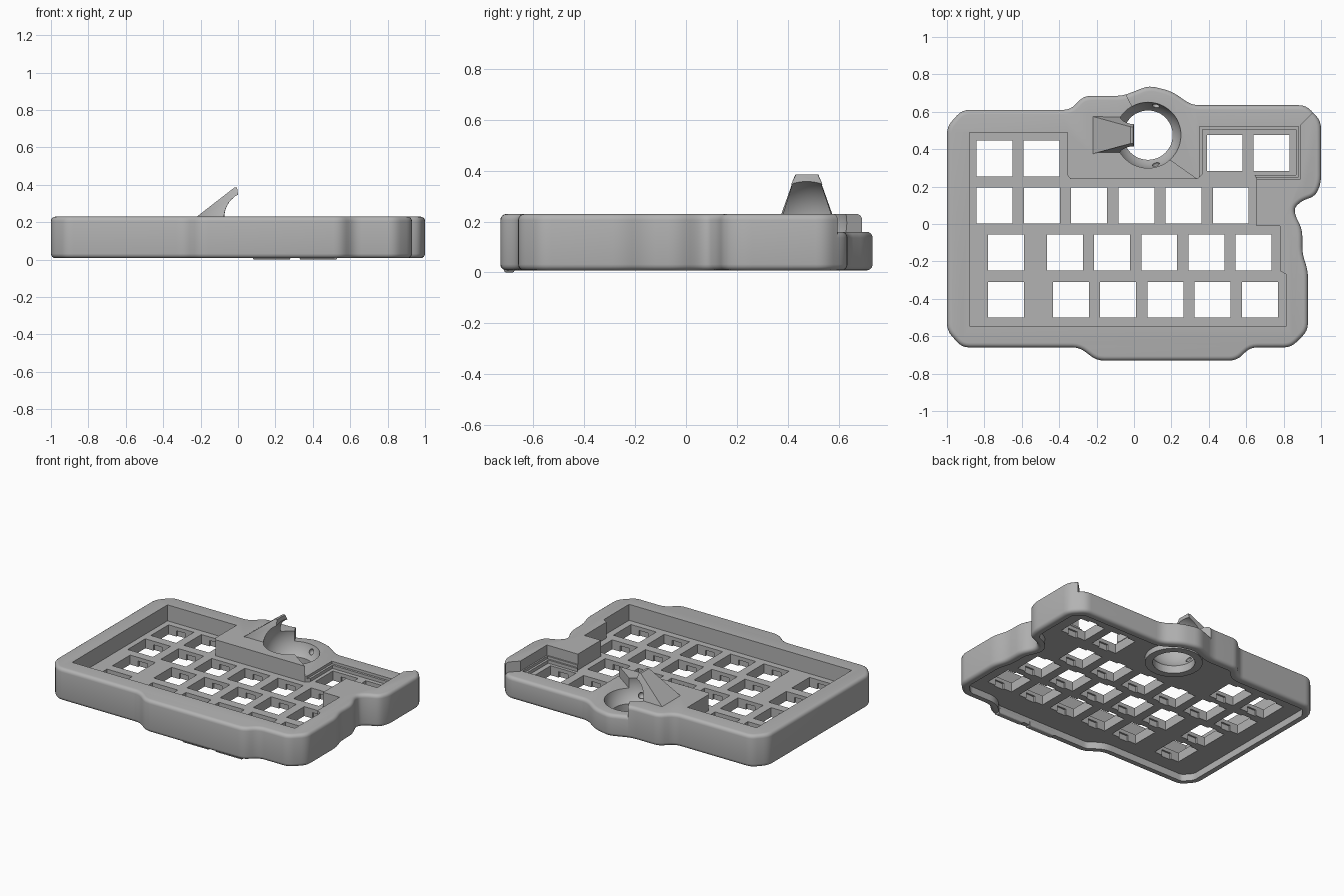
import bpy, bmesh, math
from mathutils import Vector, Matrix

cube = bpy.data.objects.get("Cube")
if cube:
    bpy.data.objects.remove(cube, do_unlink=True)

grey = bpy.data.materials.new("plain grey")
grey.use_nodes = True
colour = (0.45, 0.45, 0.45, 1)
grey.diffuse_color = colour
grey.node_tree.nodes["Principled BSDF"].inputs["Base Color"].default_value = colour

TOP, LOW, PLATE, CEILING, BASE = 0.23, 0.16, 0.12, 0.055, 0.008
BALL = Vector((0.075, 0.475, 0.195))


def make(name, bm):
    bmesh.ops.recalc_face_normals(bm, faces=bm.faces)
    mesh = bpy.data.meshes.new(name)
    bm.to_mesh(mesh)
    bm.free()
    mesh.materials.append(grey)
    ob = bpy.data.objects.new(name, mesh)
    bpy.context.collection.objects.link(ob)
    return ob


def prism(name, pts, z0, z1, bevel=0):
    """Extrude an outline, optionally rounding its top and bottom rims."""
    bm = bmesh.new()
    face = bm.faces.new([bm.verts.new((x, y, z0)) for x, y in pts])
    new = bmesh.ops.extrude_face_region(bm, geom=[face])["geom"]
    bmesh.ops.translate(bm, vec=(0, 0, z1 - z0),
                        verts=[v for v in new if isinstance(v, bmesh.types.BMVert)])
    if bevel:
        rims = [e for e in bm.edges if abs(e.verts[0].co.z - e.verts[1].co.z) < 1e-5]
        bmesh.ops.bevel(bm, geom=rims, offset=bevel, segments=4, profile=0.5,
                        affect='EDGES', clamp_overlap=False)
    return make(name, bm)


def rect(x0, x1, y0, y1):
    return [(x0, y0), (x1, y0), (x1, y1), (x0, y1)]


def circle(r, n=48):
    return [(BALL.x + r * math.cos(i * math.tau / n),
             BALL.y + r * math.sin(i * math.tau / n)) for i in range(n)]


def rounded(pts, d=0.04, n=4):
    """Replace each corner of an outline by a short curve."""
    out = []
    for i, p in enumerate(pts):
        p, a, b = Vector(p), Vector(pts[i - 1]), Vector(pts[(i + 1) % len(pts)])
        s = p + (a - p).normalized() * min(d, (a - p).length * 0.42)
        e = p + (b - p).normalized() * min(d, (b - p).length * 0.42)
        for k in range(n + 1):
            t = k / n
            out.append(s * (1 - t) ** 2 + p * 2 * t * (1 - t) + e * t * t)
    return out


def inset(pts, d):
    """Shrink a counter-clockwise outline by a wall thickness."""
    out = []
    for i, p in enumerate(pts):
        p, a, b = Vector(p), Vector(pts[i - 1]), Vector(pts[(i + 1) % len(pts)])
        u, v = (p - a).normalized(), (b - p).normalized()
        m = Vector((-u.y - v.y, u.x + v.x)).normalized()
        out.append(p + m * d / max(0.6, m.dot(Vector((-u.y, u.x)))))
    return out


def ball(name, centre, r, seg=48):
    bm = bmesh.new()
    bmesh.ops.create_uvsphere(bm, u_segments=seg, v_segments=seg // 2, radius=r,
                              matrix=Matrix.Translation(centre))
    return make(name, bm)


def combine(target, tool, operation='DIFFERENCE'):
    mod = target.modifiers.new("cut", 'BOOLEAN')
    mod.operation, mod.solver, mod.object = operation, 'EXACT', tool
    bpy.context.view_layer.objects.active = target
    bpy.ops.object.modifier_apply(modifier=mod.name)
    bpy.data.objects.remove(tool, do_unlink=True)


# Outer shell: a tall body, with a lower body around the ball and small key pair
outline = [(-1, -0.57), (-0.92, -0.66), (-0.29, -0.66), (-0.20, -0.73), (0.55, -0.73),
           (0.62, -0.66), (0.84, -0.66), (0.93, -0.57), (0.93, -0.25), (0.90, -0.16),
           (0.90, -0.03), (0.86, 0.05), (0.86, 0.09), (0.90, 0.125), (0.97, 0.15),
           (1, 0.22), (1, 0.55), (0.92, 0.635), (0.31, 0.635), (0.20, 0.71), (0.08, 0.74),
           (-0.06, 0.685), (-0.27, 0.685), (-0.34, 0.61), (-0.92, 0.61), (-1, 0.52)]
smooth = rounded(outline)
case = prism("keyboard_case", smooth, BASE, TOP, 0.024)
low_zone = [(-0.10, 0.80), (0, 0.61), (0.08, 0.45), (0.17, 0.36), (0.34, 0.24),
            (0.89, 0.24), (0.89, 0.53), (0.97, 0.61), (0.97, 0.80)]
combine(case, prism("low_cutter", low_zone, -0.1, 0.5))
low_body = prism("low_body", smooth, BASE, LOW, 0.024)
combine(low_body, prism("low_keep", low_zone, -0.1, 0.5), 'INTERSECT')
combine(case, low_body, 'UNION')

# Hollow underside
combine(case, prism("cavity", inset(smooth, 0.05), -0.1, CEILING))

# Recess over the key plate, with a stepped pocket for the key pair
recess = [(-0.88, -0.545), (0.815, -0.545), (0.815, -0.27), (0.78, -0.25), (0.78, -0.01),
          (0.655, -0.01), (0.655, 0.24), (0.64, 0.27), (0.37, 0.27), (0.34, 0.24),
          (-0.34, 0.24), (-0.355, 0.26), (-0.355, 0.49), (-0.88, 0.49)]
combine(case, prism("recess", recess, PLATE, 0.5))
combine(case, prism("pair_step", rect(0.35, 0.88, 0.25, 0.52), 0.142, 0.5))
combine(case, prism("pair_pocket", rect(0.365, 0.865, 0.262, 0.505), PLATE, 0.5))

# Swept guard beside the ball
bm = bmesh.new()
sides = []
for s in (-1, 1):
    sides.append([bm.verts.new((x, BALL.y + s * w, z)) for x, z, w in
                  [(-0.22, 0.21, 0.1), (-0.22, TOP, 0.1), (-0.02, 0.385, 0.045),
                   (-0.005, 0.385, 0.043), (0, 0.35, 0.06), (0, 0.21, 0.1)]])
    bm.faces.new(sides[-1])
for i in range(6):
    bm.faces.new((sides[0][i - 1], sides[0][i], sides[1][i], sides[1][i - 1]))
bmesh.ops.triangulate(bm, faces=bm.faces)
combine(case, make("guard", bm), 'UNION')

# Ball cup collar, socket and bearing pockets
combine(case, prism("collar", circle(0.18), 0.02, 0.1), 'UNION')
combine(case, ball("socket", BALL, 0.18))
combine(case, prism("socket_hole", circle(0.132), -0.1, 0.15))
for angle in (75, 195, 285):
    a = math.radians(angle)
    spot = BALL + Vector((0.17 * math.cos(a), 0.17 * math.sin(a), -0.08))
    combine(case, ball("bearing_pocket", spot, 0.022, 16))

# Square key openings, each with clip notches under the plate
keys = [(-0.745, 0.35), (-0.495, 0.35), (0.485, 0.38), (0.735, 0.38),
        (-0.685, -0.153), (-0.685, -0.405)]
keys += [(-0.745 + 0.2525 * i, 0.098) for i in range(6)]
keys += [(-0.37 + 0.2525 * i, -0.153) for i in range(5)]
keys += [(-0.337 + 0.2525 * i, -0.405) for i in range(5)]
for x, y in keys:
    combine(case, prism("clip_notch", rect(x - 0.035, x + 0.035, y - 0.108, y + 0.108),
                        -0.1, 0.095))
    combine(case, prism("key_hole", rect(x - 0.096, x + 0.096, y - 0.096, y + 0.096),
                        -0.1, 0.5))

bpy.ops.object.select_all(action='DESELECT')
case.select_set(True)
bpy.context.view_layer.objects.active = case
bpy.ops.object.shade_smooth_by_angle(angle=math.radians(30))

# Small feet under the front wall
for name, x in (("right_foot", 0.18), ("left_foot", 0.43)):
    prism(name, rect(x - 0.1, x + 0.1, -0.715, -0.675), 0, 0.036, 0.008)
